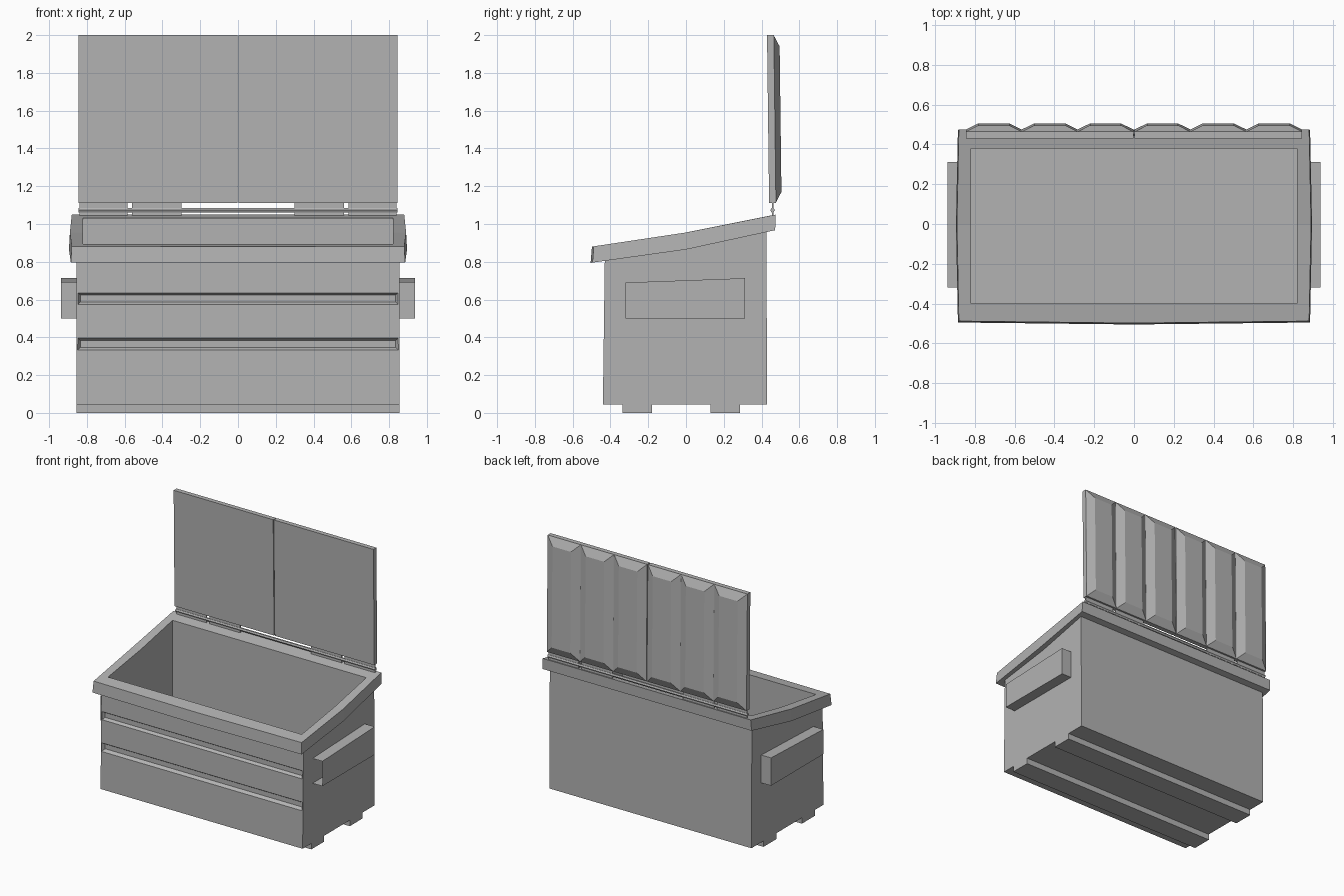
import bpy
import bmesh

cube = bpy.data.objects.get("Cube")
if cube:
    bpy.data.objects.remove(cube, do_unlink=True)

GREY = (0.45, 0.45, 0.45, 1)
steel = bpy.data.materials.new("grey_steel")
steel.use_nodes = True
steel.diffuse_color = GREY
steel.node_tree.nodes["Principled BSDF"].inputs["Base Color"].default_value = GREY


def finish(name, bm, fix=True):
    if fix:
        bmesh.ops.recalc_face_normals(bm, faces=bm.faces)
    mesh = bpy.data.meshes.new(name)
    bm.to_mesh(mesh)
    bm.free()
    mesh.materials.append(steel)
    obj = bpy.data.objects.new(name, mesh)
    bpy.context.collection.objects.link(obj)
    return obj


def loft(bm, rings, cap_start=True, cap_end=True):
    loops = [[bm.verts.new(p) for p in ring] for ring in rings]
    n = len(loops[0])
    for a, b in zip(loops, loops[1:]):
        for i in range(n):
            j = (i + 1) % n
            bm.faces.new((a[i], a[j], b[j], b[i]))
    if cap_start:
        bm.faces.new(loops[0][::-1])
    if cap_end:
        bm.faces.new(loops[-1])


def box(name, x0, x1, y0, y1, z0, z1):
    bm = bmesh.new()
    loft(bm, [[(x0, y0, z), (x1, y0, z), (x1, y1, z), (x0, y1, z)] for z in (z0, z1)])
    return finish(name, bm)


def slope(front, middle, back):
    # Height along the sloping rim, bent at the middle
    return lambda y: middle + ((middle - front) * y / 0.5 if y < 0 else (back - middle) * y / 0.475)


def ring(hx, front, back, height, bulge=0.0):
    pts = [(-hx, front), (0, front - bulge), (hx, front), (hx + bulge, 0),
           (hx, back), (0, back), (-hx, back), (-hx - bulge, 0)]
    return [(x, y, height(y)) for x, y in pts]


# Container: outer wall, overhanging rim, inner wall and floor
rim_top = slope(0.88, 0.955, 1.05)
rim_low = slope(0.795, 0.865, 0.968)
bm = bmesh.new()
loft(bm, [
    ring(0.855, -0.44, 0.43, lambda y: 0.045),
    ring(0.855, -0.43, 0.425, rim_low),
    ring(0.885, -0.495, 0.472, rim_low, 0.01),
    ring(0.88, -0.488, 0.475, rim_top, 0.01),
    ring(0.82, -0.4, 0.38, rim_top),
    ring(0.82, -0.405, 0.38, lambda y: 0.07),
])
container = finish("container", bm)

# Two tapered grooves pressed into the front wall
for z in (0.365, 0.605):
    bm = bmesh.new()
    loft(bm, [[(-hx, y, z - h), (hx, y, z - h), (hx, y, z + h), (-hx, y, z + h)]
              for hx, y, h in ((0.862, -0.46, 0.048), (0.835, -0.412, 0.018))])
    cutter = finish("groove_cutter", bm)
    cutter.hide_render = True
    mod = container.modifiers.new("groove", 'BOOLEAN')
    mod.operation = 'DIFFERENCE'
    mod.solver = 'EXACT'
    mod.object = cutter
    bpy.context.view_layer.objects.active = container
    bpy.ops.object.modifier_apply(modifier=mod.name)
    bpy.data.objects.remove(cutter, do_unlink=True)

# Skids under the floor
box("front_skid", -0.855, 0.855, -0.335, -0.18, 0, 0.046)
box("back_skid", -0.855, 0.855, 0.13, 0.285, 0, 0.046)

for side, s in (("right", -1), ("left", 1)):
    # Lifting sleeve, open towards the front
    bm = bmesh.new()
    loft(bm, [[(s * 0.85, y, 0.5), (s * 0.938, y, 0.5), (s * 0.938, y, top), (s * 0.85, y, top)]
              for y, top in ((-0.32, 0.69), (0.312, 0.713))], cap_start=False)
    finish(side + "_lifting_sleeve", bm)

    # Open lid: flat inside, three raised panels outside
    bm = bmesh.new()
    inner, outer = 0.003, 0.845
    corners = [(inner, 1.11), (outer, 1.11), (outer, 2.0), (inner, 2.0)]

    def lean(y, z):
        return y - 0.011 * (z - 1.11) / 0.89

    loft(bm, [[(s * x, lean(y, z), z) for x, z in corners] for y in (0.44, 0.476)])
    width = (outer - inner) / 3
    for i in range(3):
        x0 = inner + i * width
        rings = []
        for y, inset, rise in ((0.475, 0, 0), (0.506, 0.062, 0.06)):
            a, b = x0 + inset, x0 + width - inset
            lo, hi = 1.11 + rise, 2.0 - rise
            rings.append([(s * x, lean(y, z), z)
                          for x, z in ((a, lo), (b, lo), (b, hi), (a, hi))])
        loft(bm, rings)
    finish(side + "_lid", bm)

    # Thin hinge leaves joining the lid to the rod
    for n, (a, b) in enumerate(((0.3, 0.56), (0.585, 0.84))):
        x0, x1 = sorted((s * a, s * b))
        box(f"{side}_hinge_leaf_{n + 1}", x0, x1, 0.454, 0.462, 1.07, 1.115)
        box(f"{side}_hinge_foot_{n + 1}", x0, x1, 0.454, 0.462, 1.03, 1.07)

# Hinge rod along the back of the rim
bm = bmesh.new()
profile = [(0.446, 0), (0.452, -0.011), (0.464, -0.011), (0.47, 0), (0.464, 0.011), (0.452, 0.011)]
loft(bm, [[(x, y, 1.073 + z) for y, z in profile] for x in (-0.845, 0.845)])
finish("hinge_rod", bm)
